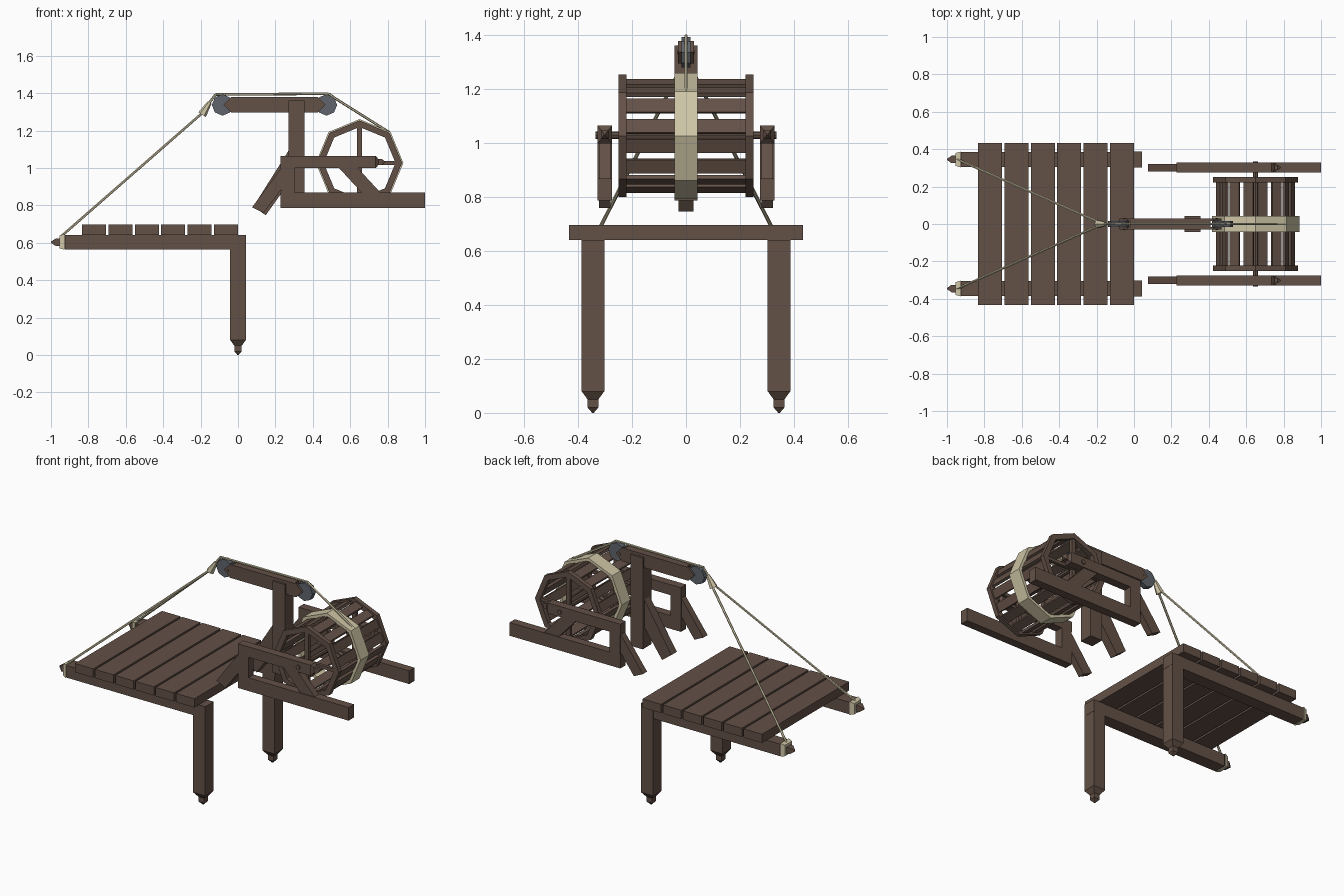
import bpy, bmesh
from math import sin, cos, pi
from mathutils import Vector, Matrix

if "Cube" in bpy.data.objects:
    bpy.data.objects.remove(bpy.data.objects["Cube"])


def material(name, rgb):
    m = bpy.data.materials.new(name)
    m.diffuse_color = (*rgb, 1)
    m.use_nodes = True
    m.node_tree.nodes["Principled BSDF"].inputs["Base Color"].default_value = m.diffuse_color
    return m


WOOD = material("wood", (0.125, 0.082, 0.062))
ROPE = material("rope", (0.62, 0.56, 0.38))
IRON = material("iron", (0.115, 0.13, 0.15))


def finish(name, bm, mat):
    bmesh.ops.recalc_face_normals(bm, faces=bm.faces[:])
    me = bpy.data.meshes.new(name)
    bm.to_mesh(me)
    bm.free()
    me.materials.append(mat)
    ob = bpy.data.objects.new(name, me)
    bpy.context.collection.objects.link(ob)
    return ob


def loft(name, sections, mat, closed=False):
    """Bridge equal-length point loops; cap the ends unless closed."""
    bm = bmesh.new()
    rings = [[bm.verts.new(p) for p in s] for s in sections]
    pairs = list(zip(rings, rings[1:]))
    if closed:
        pairs.append((rings[-1], rings[0]))
    else:
        bm.faces.new(rings[0])
        bm.faces.new(rings[-1])
    for a, b in pairs:
        n = len(a)
        for i in range(n):
            j = (i + 1) % n
            bm.faces.new((a[i], a[j], b[j], b[i]))
    return finish(name, bm, mat)


def prism(name, pts, y0, y1, mat=WOOD):
    return loft(name, [[(x, y, z) for x, z in pts] for y in (y0, y1)], mat)


def box(name, x0, x1, y0, y1, z0, z1, mat=WOOD):
    return prism(name, [(x0, z0), (x1, z0), (x1, z1), (x0, z1)], y0, y1, mat)


SQ = ((-1, -1), (1, -1), (1, 1), (-1, 1))


def beam_x(name, y, z, steps):
    """Beam along x from (x, half_y, half_z) steps."""
    return loft(name, [[(x, y + a * hy, z + b * hz) for a, b in SQ] for x, hy, hz in steps], WOOD)


def rod(name, p, q, r0, mat, r1=None, sides=6):
    p, q = Vector(p), Vector(q)
    bm = bmesh.new()
    rot = (q - p).to_track_quat('Z', 'Y').to_matrix().to_4x4()
    bmesh.ops.create_cone(bm, cap_ends=True, segments=sides, radius1=r0,
                          radius2=r0 if r1 is None else r1, depth=(q - p).length,
                          matrix=Matrix.Translation((p + q) / 2) @ rot)
    return finish(name, bm, mat)


def octagon(cx, cz, r, y):
    return [(cx + r * cos(i * pi / 4), y, cz + r * sin(i * pi / 4)) for i in range(8)]


def oct_ring(name, cx, cz, ro, ri, y0, y1, mat):
    return loft(name, [octagon(cx, cz, ro, y0), octagon(cx, cz, ro, y1),
                       octagon(cx, cz, ri, y1), octagon(cx, cz, ri, y0)], mat, True)


# Bridge deck planks
for i in range(6):
    x = -0.833 + i * 0.1408
    box("deck_plank", x, x + 0.128, -0.433, 0.433, 0.642, 0.697)

for s in (-1, 1):
    y = s * 0.345
    # Deck beams with carved ends, and pointed legs
    beam_x("deck_beam", y, 0.603, [(0.043, 0.04, 0.038), (-0.925, 0.04, 0.038), (-0.95, 0.02, 0.02),
                                   (-0.975, 0.02, 0.02), (-1.0, 0.003, 0.003)])
    loft("deck_leg", [[(a * h, y + b * h, z) for a, b in SQ] for z, h in
                      ((0.641, 0.042), (0.08, 0.042), (0.05, 0.02), (0.02, 0.02), (0, 0.003))], WOOD)
    # Rope loops around beam ends and hauling ropes
    loft("rope_loop", [[(x, y + a * h, 0.605 + b * h) for a, b in SQ] for x, h in
                       ((-0.955, 0.034), (-0.928, 0.042), (-0.928, 0.02), (-0.955, 0.015))], ROPE, True)
    rod("hauling_rope", (-0.945, y, 0.635), (-0.175, s * 0.004, 1.308), 0.007, ROPE)

    # Side frame: rails, upright and braces
    ya, yb = s * 0.275, s * 0.328
    box("lower_rail", 0.228, 1.0, ya, yb, 0.787, 0.87)
    box("frame_upright", 0.229, 0.302, ya, yb, 0.87, 1.0)
    beam_x("upper_rail", s * 0.3015, 1.032, [(0.228, 0.0265, 0.033), (0.735, 0.0265, 0.033),
                                             (0.75, 0.014, 0.017), (0.768, 0.014, 0.017), (0.785, 0.003, 0.003)])
    prism("frame_brace", [(0.54, 1.0), (0.64, 1.0), (0.76, 0.87), (0.66, 0.87)], s * 0.28, s * 0.323)
    prism("rear_brace", [(0.075, 0.79), (0.137, 0.76), (0.235, 0.89), (0.235, 1.005)],
          s * 0.28, s * 0.322)

# Central mast and its brace
box("mast", 0.271, 0.356, -0.043, 0.043, 0.787, 1.362)
prism("mast_brace", [(0.083, 0.795), (0.148, 0.747), (0.275, 0.925), (0.275, 1.10)], -0.027, 0.027)

# Boom: core with pointed cheeks holding the pulleys
box("boom_core", -0.02, 0.41, -0.017, 0.017, 1.296, 1.38)
for s in (-1, 1):
    prism("boom_cheek", [(-0.077, 1.338), (-0.035, 1.296), (0.425, 1.296), (0.467, 1.338),
                         (0.425, 1.38), (-0.035, 1.38)], s * 0.017, s * 0.03)
for x in (-0.083, 0.473):
    prism("pulley", [(p[0], p[2]) for p in octagon(x, 1.337, 0.057, 0)], -0.017, 0.017, IRON)
    rod("pulley_pin", (x + (0.03 if x < 0 else -0.03), -0.032, 1.337),
        (x + (0.03 if x < 0 else -0.03), 0.032, 1.337), 0.008, WOOD)

# Knot and main rope over the pulleys to the drum
rod("rope_knot", (-0.192, 0, 1.285), (-0.152, 0, 1.35), 0.024, ROPE, 0.012)
path = [(-0.16, 1.34), (-0.12, 1.393), (0.485, 1.397), (0.52, 1.372), (0.81, 1.19)]
for a, b in zip(path, path[1:]):
    rod("main_rope", (a[0], 0, a[1]), (b[0], 0, b[1]), 0.007, ROPE)

# Winding drum: end rings, spokes, slats, axle and wound rope
CX, CZ, R = 0.65, 1.027, 0.227
for s in (-1, 1):
    oct_ring("drum_ring", CX, CZ, R, 0.192, s * 0.221, s * 0.25, WOOD)
    box("upright_spoke", CX - 0.014, CX + 0.014, s * 0.225, s * 0.245, CZ - 0.2, CZ + 0.2)
    box("level_spoke", CX - 0.2, CX + 0.2, s * 0.225, s * 0.245, CZ - 0.01, CZ + 0.01)
rod("drum_axle", (CX, -0.335, CZ + 0.003), (CX, 0.335, CZ + 0.003), 0.014, WOOD, sides=8)
for i in range(8):
    mid = (i + 0.5) * pi / 4
    n, t = Vector((cos(mid), sin(mid))), Vector((-sin(mid), cos(mid)))
    for off in (-0.041, 0.041):
        pts = [Vector((CX, CZ)) + n * (0.192 + a * 0.008) + t * (off + b * 0.027) for a, b in SQ]
        prism("drum_slat", pts, -0.23, 0.23)
oct_ring("wound_rope", CX, CZ, 0.234, 0.212, -0.043, 0.043, ROPE)
